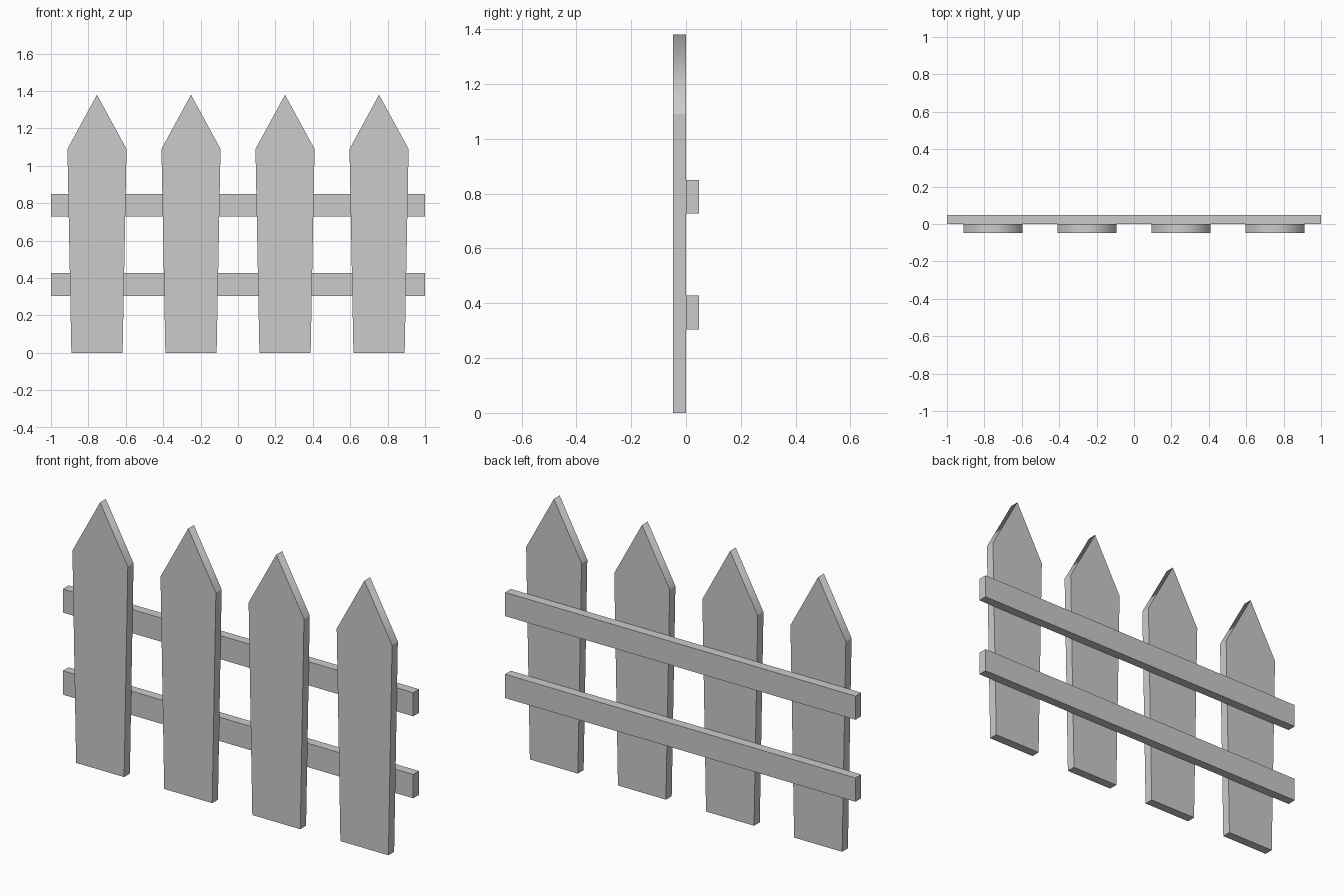
import bpy, bmesh

if "Cube" in bpy.data.objects:
    bpy.data.objects.remove(bpy.data.objects["Cube"])

grey = bpy.data.materials.new("plain_grey")
grey.diffuse_color = (0.6, 0.6, 0.6, 1)
grey.use_nodes = True
grey.node_tree.nodes["Principled BSDF"].inputs["Base Color"].default_value = grey.diffuse_color


def extrude_profile(name, points, y0, y1):
    """Closed x-z outline extruded from y0 to y1."""
    bm = bmesh.new()
    face = bm.faces.new([bm.verts.new((x, y0, z)) for x, z in points])
    new = bmesh.ops.extrude_face_region(bm, geom=[face], use_keep_orig=True)["geom"]
    bmesh.ops.translate(bm, vec=(0, y1 - y0, 0),
                        verts=[v for v in new if isinstance(v, bmesh.types.BMVert)])
    bmesh.ops.recalc_face_normals(bm, faces=bm.faces)
    # Pointed tip is softly shaded across its ridge; every other edge is crisp
    for f in bm.faces:
        f.smooth = f.normal.z > 0.1 and abs(f.normal.x) > 0.1
    for e in bm.edges:
        e.smooth = all(f.smooth for f in e.link_faces)
    mesh = bpy.data.meshes.new(name)
    bm.to_mesh(mesh)
    bm.free()
    mesh.materials.append(grey)
    obj = bpy.data.objects.new(name, mesh)
    bpy.context.collection.objects.link(obj)
    return obj


# Four tapered, pointed pickets
outline = [(-0.137, 0), (0.137, 0), (0.158, 1.09), (0, 1.38), (-0.158, 1.09)]
for i in range(4):
    picket = extrude_profile(f"picket_{i + 1}", outline, -0.047, 0)
    picket.location.x = -0.754 + i * 0.5027

# Two horizontal rails behind the pickets
for name, z0, z1 in (("lower_rail", 0.305, 0.428), ("upper_rail", 0.728, 0.85)):
    extrude_profile(name, [(-1, z0), (1, z0), (1, z1), (-1, z1)], 0, 0.047)
